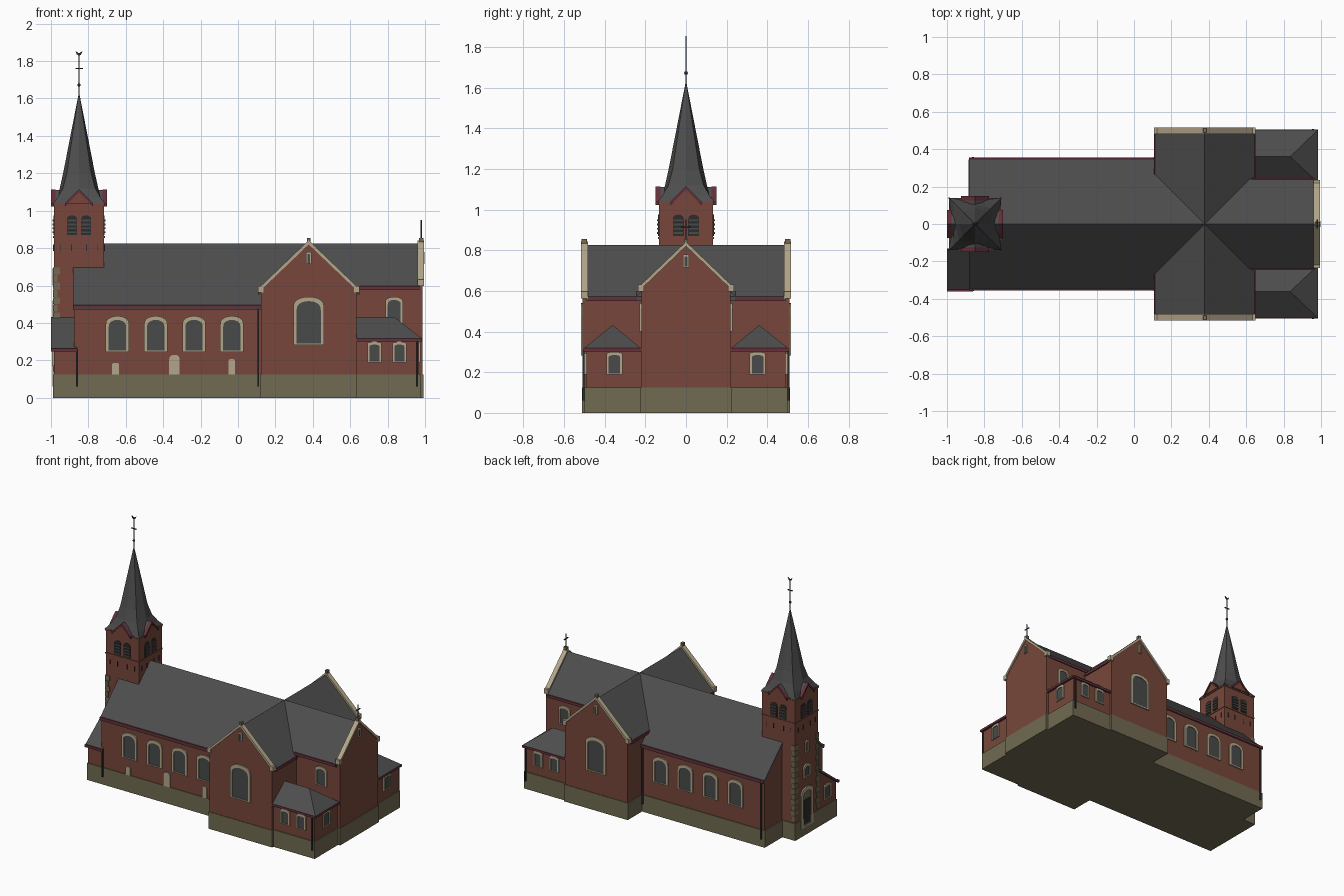
import bpy, bmesh, math
from mathutils import Vector

if "Cube" in bpy.data.objects:
    bpy.data.objects.remove(bpy.data.objects["Cube"])


def material(name, rgb):
    m = bpy.data.materials.new(name)
    m.diffuse_color = (*rgb, 1)
    m.use_nodes = True
    m.node_tree.nodes["Principled BSDF"].inputs["Base Color"].default_value = m.diffuse_color
    return m


BRICK = material("red_brick", (0.185, 0.062, 0.043))
SLATE = material("slate", (0.075, 0.075, 0.075))
CREAM = material("cream_stone", (0.45, 0.38, 0.255))
STONE = material("olive_stone", (0.165, 0.145, 0.085))
MAROON = material("maroon_trim", (0.13, 0.03, 0.043))
GLASS = material("dark_glass", (0.065, 0.067, 0.067))
METAL = material("dark_metal", (0.025, 0.025, 0.027))


def finish(name, bm, mat):
    bmesh.ops.recalc_face_normals(bm, faces=bm.faces)
    me = bpy.data.meshes.new(name)
    bm.to_mesh(me)
    bm.free()
    me.materials.append(mat)
    ob = bpy.data.objects.new(name, me)
    bpy.context.collection.objects.link(ob)
    return ob


def loft(name, rings, mat, caps=True):
    bm = bmesh.new()
    vs = [[bm.verts.new(p) for p in r] for r in rings]
    n = len(rings[0])
    for a, b in zip(vs, vs[1:]):
        for i in range(n):
            j = (i + 1) % n
            bm.faces.new((a[i], a[j], b[j], b[i]))
    if caps:
        bm.faces.new(vs[0])
        bm.faces.new(vs[-1])
    return finish(name, bm, mat)


def hull(name, pts, mat):
    bm = bmesh.new()
    for p in pts:
        bm.verts.new(p)
    bmesh.ops.convex_hull(bm, input=bm.verts)
    return finish(name, bm, mat)


AXES = {"x": lambda u, v, a: (a, u, v), "y": lambda u, v, a: (u, a, v), "z": lambda u, v, a: (u, v, a),
        # wall sides: u along wall, v up, a outward distance
        "S": lambda u, v, a: (u, -a, v), "N": lambda u, v, a: (u, a, v),
        "E": lambda u, v, a: (a, u, v), "W": lambda u, v, a: (-a, u, v)}


def prism(name, pts, axis, a, b, mat):
    f = AXES[axis]
    return loft(name, [[f(u, v, d) for u, v in pts] for d in (a, b)], mat)


def box(name, x0, x1, y0, y1, z0, z1, mat):
    return prism(name, [(x0, y0), (x1, y0), (x1, y1), (x0, y1)], "z", z0, z1, mat)


def gable(c, h, z0, ridge, s):
    return [(c - h, z0), (c + h, z0), (c + h, ridge - s * h), (c, ridge), (c - h, ridge - s * h)]


def chevron(c, h, ridge, s, t):
    e = ridge - s * h
    return [(c - h, e), (c, ridge), (c + h, e), (c + h, e - t), (c, ridge - t), (c - h, e - t)]


def arch(u, z0, z1, w, rise, n=10):
    p = [(u - w / 2, z0), (u + w / 2, z0)]
    for i in range(n + 1):
        k = math.pi * i / n
        p.append((u + w / 2 * math.cos(k), z1 - rise + rise * math.sin(k) ** 0.8 if 0 < i < n else z1 - rise))
    return p


def window(name, side, u, d, z0, z1, w, t=0.015, rise=0.04, pane=GLASS):
    # raised stone surround with a pane set inside it
    f = AXES[side]
    out = arch(u, z0, z1, w, rise)
    inn = arch(u, z0 + t * 0.5, z1 - t * 1.3, w - 2 * t, rise * 0.85)
    ring = [(out, d - 0.004), (out, d + 0.009), (inn, d + 0.009), (inn, d - 0.004)]
    loft(name + "_surround", [[f(p, q, a) for p, q in pts] for pts, a in ring], CREAM, caps=False)
    prism(name + "_pane", inn, side, d - 0.003, d + 0.003, pane)


S, RIDGE, TC, TX = 0.957, 0.825, 0.378, -0.85   # roof slope, ridge height, transept centre, tower centre

# plinth following the footprint
foot = [(-0.99, -0.345), (0.117, -0.345), (0.117, -0.512), (0.637, -0.512), (0.637, -0.498), (0.975, -0.498),
        (0.975, -0.225), (0.992, -0.225), (0.992, 0.225), (0.975, 0.225), (0.975, 0.498), (0.637, 0.498),
        (0.637, 0.512), (0.117, 0.512), (0.117, 0.345), (-0.885, 0.345), (-0.885, 0.14), (-0.99, 0.14)]
prism("plinth", foot, "z", 0, 0.125, STONE)

# nave, choir and transept bodies with gabled tops
prism("nave_walls", gable(0, 0.34, 0.12, RIDGE - 0.015, S), "x", -0.878, TC, BRICK)
prism("choir_walls", gable(0, 0.22, 0.12, RIDGE - 0.015, S), "x", TC, 0.97, BRICK)
prism("transept_walls", gable(TC, 0.255, 0.12, RIDGE - 0.015, S), "y", -0.49, 0.49, BRICK)
prism("nave_roof", chevron(0, 0.35, RIDGE, S, 0.02), "x", -0.882, TC, SLATE)
prism("choir_roof", chevron(0, 0.24, RIDGE, S, 0.02), "x", TC, 0.97, SLATE)
prism("transept_roof", chevron(TC, 0.265, RIDGE, S, 0.02), "y", -0.49, 0.49, SLATE)

# parapet gables: brick face, stone coping, kneelers and cap
for side, c, h, d in (("S", TC, 0.255, 0.508), ("N", TC, 0.255, 0.508), ("E", 0, 0.22, 0.987)):
    prism("gable_face", gable(c, h, 0.12, 0.83, S), side, d - 0.022, d, BRICK)
    prism("gable_coping", chevron(c, h + 0.01, 0.842, S, 0.022), side, d - 0.026, d + 0.008, CREAM)
    for k in (-1, 1):
        u = c + k * (h + 0.001)
        z = 0.842 - S * h
        prism("gable_kneeler", [(u - 0.015, z - 0.035), (u + 0.015, z - 0.035), (u + 0.015, z), (u - 0.015, z)],
              side, d - 0.026, d + 0.008, CREAM)
    prism("gable_cap", [(c - 0.01, 0.825), (c + 0.01, 0.825), (c + 0.01, 0.855), (c - 0.01, 0.855)],
          side, d - 0.02, d + 0.005, STONE)
    window("gable_slit", side, c, d, 0.715, 0.78, 0.03, 0.008, 0.006)

# things repeated on both long sides
for side, k in (("S", -1), ("N", 1)):
    def eave(name, x0, x1, y, z):
        box(name, x0, x1, *sorted((k * y, k * (y + 0.008))), z - 0.02, z, MAROON)
    eave("nave_gutter", -0.882, 0.122, 0.347, 0.497)
    eave("choir_gutter", 0.63, 0.965, 0.237, 0.598)
    for x0 in (TC - 0.271, TC + 0.263):
        box("transept_gutter", x0, x0 + 0.008, *sorted((k * 0.24, k * 0.482)), 0.551, 0.571, MAROON)
    for x in (-0.645, -0.44, -0.235, -0.033):
        window("nave_window", side, x, 0.34, 0.245, 0.437, 0.125, 0.016, 0.045)
    window("transept_window", side, TC, 0.508, 0.282, 0.54, 0.165, 0.018, 0.055)
    window("choir_window", side, 0.835, 0.22, 0.40, 0.54, 0.095, 0.013, 0.03)
    # sacristy with hipped roof
    y0, y1 = sorted((k * 0.21, k * 0.49))
    box("sacristy_walls", 0.62, 0.967, y0, y1, 0.12, 0.31, BRICK)
    r0, r1 = sorted((k * 0.222, k * 0.503))
    box("sacristy_gutter", 0.625, 0.984, r0 - 0.002, r1 + 0.002, 0.302, 0.318, MAROON)
    hull("sacristy_roof", [(x, y, 0.318) for x in (0.625, 0.983) for y in (r0, r1)] +
         [(0.625, k * 0.36, 0.432), (0.835, k * 0.36, 0.432)], SLATE)
    for x in (0.73, 0.863):
        window("sacristy_window", side, x, 0.49, 0.188, 0.30, 0.076, 0.012, 0.012)
    window("sacristy_end_window", "E", k * 0.352, 0.967, 0.188, 0.30, 0.08, 0.012, 0.012)
    # downpipes
    for x, y, z in ((0.108, 0.352, 0.48), (0.958, 0.503, 0.305), (-0.86, 0.352, 0.48 if k > 0 else 0.26)):
        box("downpipe", x - 0.005, x + 0.005, k * y - 0.005, k * y + 0.005, 0.06, z, METAL)

# small blind openings at the foot of the front nave wall
for x, w, z, r in ((-0.655, 0.036, 0.187, 0.01), (-0.34, 0.056, 0.23, 0.026), (-0.033, 0.036, 0.207, 0.01)):
    prism("blind_opening", arch(x, 0.125, z, w, r), "S", 0.336, 0.348, CREAM)

# west lean-to
prism("lean_to_walls", [(-0.34, 0.12), (-0.1, 0.12), (-0.1, 0.43), (-0.34, 0.262)], "x", -0.985, -0.87, BRICK)
prism("lean_to_roof", [(-0.352, 0.262), (-0.13, 0.432), (-0.13, 0.41), (-0.352, 0.246)], "x", -1.0, -0.86, SLATE)
box("lean_to_gutter", -1.0, -0.86, -0.36, -0.35, 0.246, 0.264, MAROON)
window("lean_to_window", "W", -0.24, 0.985, 0.17, 0.28, 0.08, 0.012, 0.012)

# tower shaft with string courses
T = 0.134
box("tower_shaft", TX - T, TX + T, -T, T, 0.12, 1.04, BRICK)
for z in (0.855, 1.025):
    e = T + 0.004
    box("tower_string_course", TX - e, TX + e, -e, e, z, z + 0.009, BRICK)
# stepped corner stones on the west corners
for k in (-1, 1):
    for i in range(14):
        w = 0.032 if i % 2 else 0.02
        z = 0.14 + i * 0.04
        box("corner_stone", TX - T - 0.004, TX - T + w, *sorted((k * (T + 0.004), k * (T - w))), z, z + 0.037, STONE)
# west door and windows
window("west_door", "W", 0, -TX + T, 0.06, 0.35, 0.14, 0.022, 0.05, STONE)
prism("west_door_leaf", arch(0, 0.08, 0.26, 0.08, 0.005), "W", -TX + T, -TX + T + 0.006, METAL)
window("west_window", "W", 0, -TX + T, 0.42, 0.52, 0.08, 0.016, 0.03)
window("west_slit", "W", 0, -TX + T, 0.60, 0.69, 0.04, 0.01, 0.012)

# per tower face: belfry openings, wall anchors and roof gable
for side, c, d in (("S", TX, 0), ("N", TX, 0), ("E", 0, TX), ("W", 0, -TX)):
    f = d + T
    for k in (-1, 1):
        u = c + k * 0.038
        prism("belfry_opening", arch(u, 0.87, 0.975, 0.054, 0.022), side, f - 0.004, f + 0.003, METAL)
        for i in range(4):
            z = 0.88 + i * 0.021
            prism("belfry_louvre", [(u - 0.024, z), (u + 0.024, z), (u + 0.024, z + 0.009), (u - 0.024, z + 0.009)],
                  side, f, f + 0.008, GLASS)
        for a in (0.04, 0.1):
            prism("wall_anchor", [(c + k * a - 0.002, 0.785), (c + k * a + 0.002, 0.785),
                                  (c + k * a + 0.002, 0.82), (c + k * a - 0.002, 0.82)], side, f, f + 0.004, METAL)
    prism("spire_gable", [(c - 0.07, 1.035), (c + 0.07, 1.035), (c, 1.105)], side, d + 0.08, d + 0.143, BRICK)
    prism("spire_gable_roof", chevron(c, 0.074, 1.112, 1, 0.012), side, d + 0.06, d + 0.13, SLATE)
    prism("spire_gable_verge", chevron(c, 0.076, 1.114, 1, 0.016), side, d + 0.125, d + 0.15, MAROON)


# spire: flared corners, octagonal needle
def ring(z, axial, diagonal):
    return [(TX + (diagonal if i % 2 else axial) * math.cos(i * math.pi / 4),
             (diagonal if i % 2 else axial) * math.sin(i * math.pi / 4), z) for i in range(8)]


loft("spire", [ring(1.036, 0.12, 0.2), ring(1.07, 0.115, 0.162), ring(1.12, 0.103, 0.122),
               ring(1.2, 0.085, 0.092), ring(1.62, 0.003, 0.003)], SLATE)

# spire finial: rod, ball, cross and weathercock
box("finial_rod", TX - 0.0025, TX + 0.0025, -0.0025, 0.0025, 1.6, 1.835, METAL)
bm = bmesh.new()
bmesh.ops.create_uvsphere(bm, u_segments=12, v_segments=8, radius=0.009)
bmesh.ops.translate(bm, verts=bm.verts, vec=Vector((TX, 0, 1.672)))
finish("finial_ball", bm, METAL)
box("finial_cross_bar", TX - 0.02, TX + 0.02, -0.003, 0.003, 1.757, 1.763, METAL)
prism("weathercock", [(TX - 0.02, 1.853), (TX - 0.012, 1.836), (TX, 1.828), (TX + 0.01, 1.834), (TX + 0.019, 1.853),
                      (TX + 0.005, 1.845), (TX, 1.841), (TX - 0.008, 1.847)], "y", -0.002, 0.002, METAL)

# choir gable cross
box("choir_cross_post", 0.977, 0.983, -0.003, 0.003, 0.85, 0.95, METAL)
box("choir_cross_bar", 0.977, 0.983, -0.024, 0.024, 0.91, 0.916, METAL)
